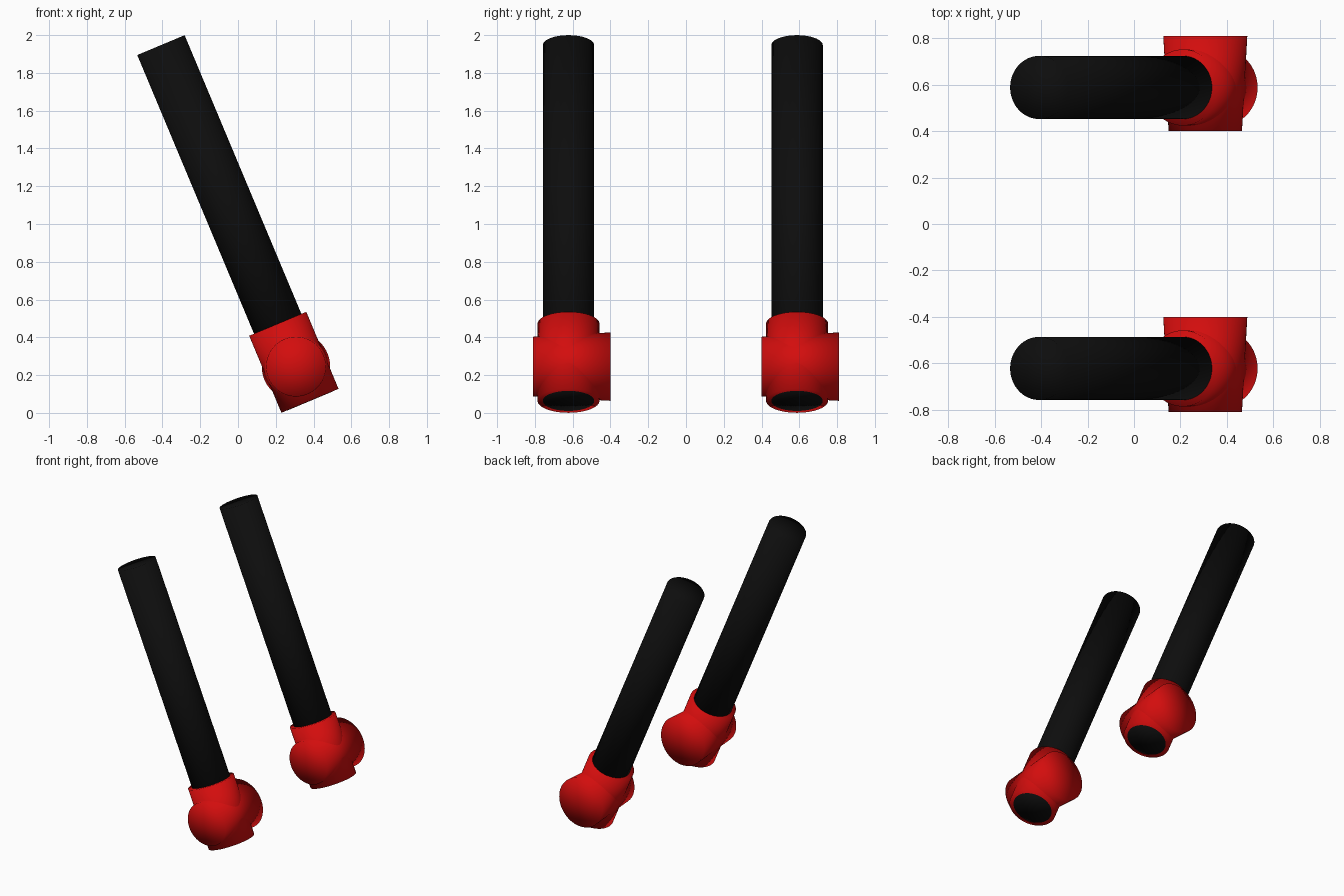
import bpy, bmesh
from mathutils import Vector, Matrix

if "Cube" in bpy.data.objects:
    bpy.data.objects.remove(bpy.data.objects["Cube"])


def material(name, color):
    m = bpy.data.materials.new(name)
    m.diffuse_color = (*color, 1.0)
    m.use_nodes = True
    m.node_tree.nodes["Principled BSDF"].inputs["Base Color"].default_value = m.diffuse_color
    return m


RED = material("red", (0.65, 0.004, 0.004))
BLACK = material("black", (0.004, 0.004, 0.004))


def rod(name, start, end, r_start, r_end, mat):
    """Round capped rod between two points, smooth shaded over its fan caps."""
    start, end = Vector(start), Vector(end)
    axis = end - start
    bm = bmesh.new()
    bmesh.ops.create_cone(bm, cap_ends=True, cap_tris=True, segments=64,
                          radius1=r_start, radius2=r_end, depth=axis.length)
    turn = axis.to_track_quat('Z', 'Y').to_matrix().to_4x4()
    bmesh.ops.transform(bm, verts=bm.verts,
                        matrix=Matrix.Translation((start + end) / 2) @ turn)
    for f in bm.faces:
        f.smooth = True
    me = bpy.data.meshes.new(name)
    bm.to_mesh(me)
    bm.free()
    me.materials.append(mat)
    ob = bpy.data.objects.new(name, me)
    bpy.context.collection.objects.link(ob)
    return ob


# Two identical leaning posts, the back one a shifted copy of the front one
for side, shift in (("front", 0.0), ("back", 1.21)):
    y = -0.622 + shift
    foot, top = Vector((0.381, y, 0.064)), Vector((-0.408, y, 1.947))
    lean = (top - foot).normalized()
    # long black pole, its end just showing under the sleeve
    rod(side + "_pole", foot - lean * 0.001, top, 0.136, 0.136, BLACK)
    # red sleeve around the foot of the pole
    rod(side + "_sleeve", foot, foot + lean * 0.442, 0.164, 0.164, RED)
    # slightly tapered red hub crossing the sleeve
    rod(side + "_hub", (0.307, -0.81 + shift, 0.245),
        (0.307, -0.40 + shift, 0.245), 0.158, 0.181, RED)
